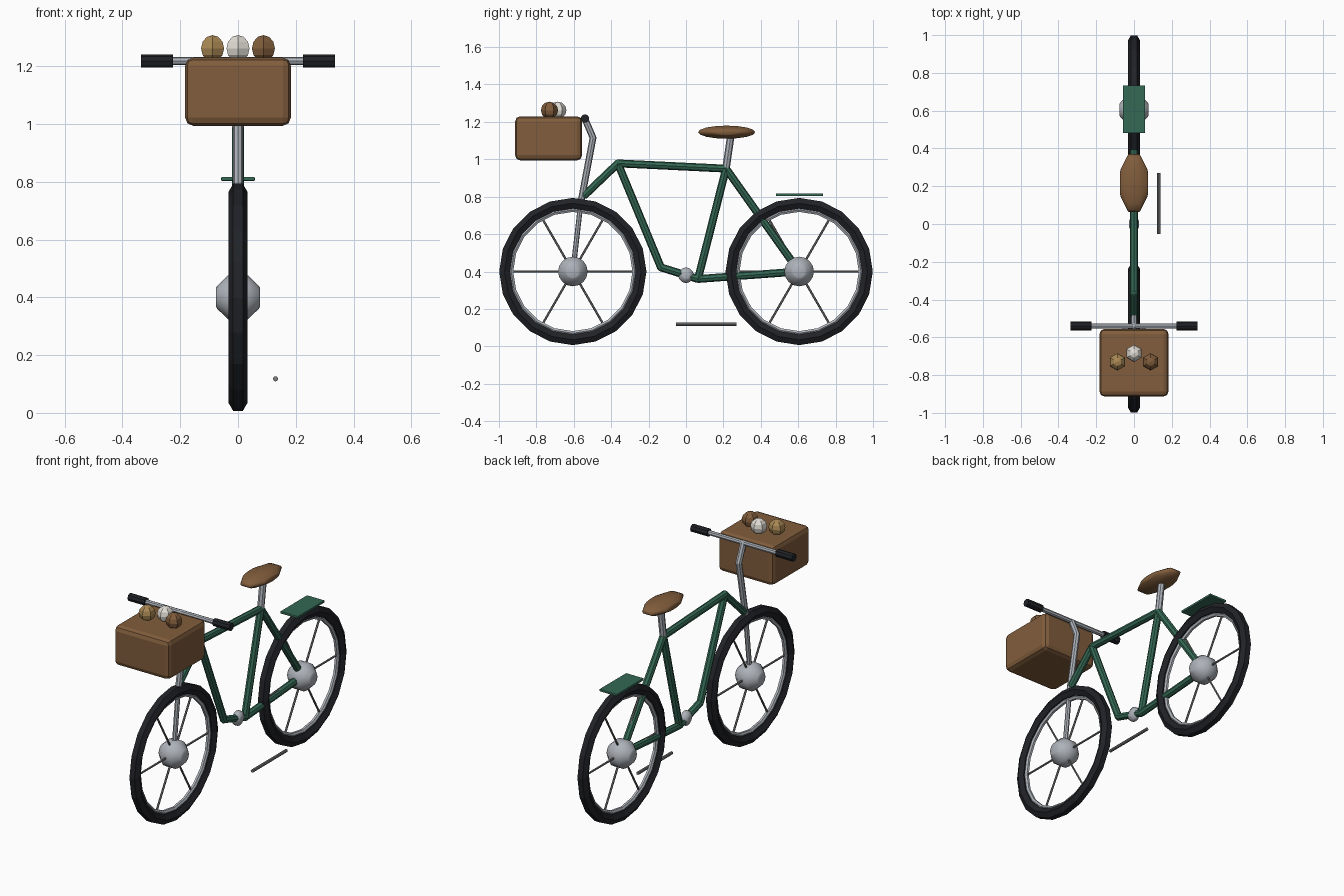
import bpy, bmesh
from math import sin, cos, pi, radians
from mathutils import Vector

if "Cube" in bpy.data.objects:
    bpy.data.objects.remove(bpy.data.objects["Cube"])

def mat(name, rgb):
    m = bpy.data.materials.new(name)
    m.diffuse_color = (*rgb, 1)
    m.use_nodes = True
    m.node_tree.nodes["Principled BSDF"].inputs["Base Color"].default_value = m.diffuse_color
    return m

GREEN = mat("frame_green", (0.035, 0.14, 0.09))
BLACK = mat("rubber_black", (0.015, 0.016, 0.02))
METAL = mat("metal", (0.42, 0.45, 0.49))
STEEL = mat("dark_steel", (0.2, 0.2, 0.2))
BROWN = mat("leather_brown", (0.22, 0.11, 0.045))
CLOTH = mat("liner_green", (0.1, 0.3, 0.1))
TAN = mat("bun_tan", (0.4, 0.25, 0.09))
CREAM = mat("bun_cream", (0.75, 0.72, 0.66))

def finish(name, bm, material, smooth=False):
    bmesh.ops.recalc_face_normals(bm, faces=bm.faces)
    for f in bm.faces:
        f.smooth = smooth
    me = bpy.data.meshes.new(name)
    bm.to_mesh(me)
    bm.free()
    me.materials.append(material)
    ob = bpy.data.objects.new(name, me)
    bpy.context.collection.objects.link(ob)
    return ob

def lathe(name, profile, centre, segs, material, ring=False, smooth=False, stretch=(1, 1)):
    """Revolve (x, radius) points around the x axis; ring closes the section."""
    bm = bmesh.new()
    rows = [[bm.verts.new((centre[0] + x,
                           centre[1] + r * cos(2 * pi * i / segs) * stretch[0],
                           centre[2] + r * sin(2 * pi * i / segs) * stretch[1]))
             for i in range(segs)] for x, r in profile]
    n = len(rows)
    for j in range(n if ring else n - 1):
        a, b = rows[j], rows[(j + 1) % n]
        for i in range(segs):
            k = (i + 1) % segs
            bm.faces.new((a[i], a[k], b[k], b[i]))
    if not ring:
        bm.faces.new(rows[0])
        bm.faces.new(rows[-1])
    return finish(name, bm, material, smooth)

def tube(bm, a, b, r, sides=8):
    a, b = Vector(a), Vector(b)
    d = b - a
    m = d.to_track_quat('Z', 'Y').to_matrix().to_4x4()
    m.translation = (a + b) / 2
    bmesh.ops.create_cone(bm, cap_ends=True, segments=sides, radius1=r, radius2=r,
                          depth=d.length, matrix=m)

def tubes(name, paths, r, material, sides=8, joints=False):
    bm = bmesh.new()
    for path in paths:
        for a, b in zip(path, path[1:]):
            tube(bm, a, b, r, sides)
        if joints:
            for p in path:
                before = set(bm.verts)
                bmesh.ops.create_uvsphere(bm, u_segments=8, v_segments=6, radius=r)
                for v in bm.verts:
                    if v not in before:
                        v.co += Vector(p)
    return finish(name, bm, material)

def box(name, lo, hi, material, bevel=0):
    bm = bmesh.new()
    bmesh.ops.create_cube(bm, size=1)
    for v in bm.verts:
        v.co = Vector([(l + h) / 2 + c * (h - l) for l, h, c in zip(lo, hi, v.co)])
    if bevel:
        bmesh.ops.bevel(bm, geom=bm.edges[:], offset=bevel, segments=2, profile=0.5,
                        affect='EDGES')
    return finish(name, bm, material)

def circle(R, r, n):
    return [(r * cos(2 * pi * i / n), R + r * sin(2 * pi * i / n)) for i in range(n)]

# octagonal half section used for the rounded solids
OCT = [(-1, 0.41), (-0.95, 0.5), (-0.41, 1), (0.41, 1), (0.95, 0.5), (1, 0.41)]
def pebble(name, centre, size, segs, material):
    return lathe(name, [(x * size[0], r) for x, r in OCT], centre, segs, material,
                 smooth=True, stretch=size[1:])

# wheels
for label, y in (("front", -0.605), ("rear", 0.605)):
    c = (0, y, 0.4)
    lathe(label + "_tyre", circle(0.365, 0.033, 6), c, 20, BLACK, ring=True)
    lathe(label + "_rim", circle(0.33, 0.013, 6), c, 20, METAL, ring=True)
    pebble(label + "_hub", c, (0.076, 0.079, 0.079), 16, METAL)
    tubes(label + "_spokes",
          [[c, (0, y + 0.33 * cos(radians(a)), 0.4 + 0.33 * sin(radians(a)))]
           for a in range(0, 360, 60)], 0.006, STEEL, 6)

# frame
head, seat_node, axle = (0, -0.364, 0.978), (0, 0.214, 0.95), (0, 0.605, 0.4)
low_front, low_rear = (0, -0.134, 0.422), (0, 0.064, 0.36)
tubes("frame", [[(0, -0.54, 0.81), head, seat_node, axle, low_rear, low_front, head],
                [low_rear, seat_node]], 0.021, GREEN, joints=True)
pebble("bottom_bracket", (0, 0, 0.38), (0.026, 0.042, 0.042), 12, METAL)

# fork and stem
tubes("fork", [[(0, -0.605, 0.4), (0, -0.562, 0.77)]], 0.014, METAL)
tubes("stem", [[(0, -0.562, 0.77), (0, -0.497, 1.115), (0, -0.54, 1.215)]],
      0.018, METAL, joints=True)

# handlebar and grips
tubes("handlebar", [[(-0.3, -0.54, 1.218), (0.3, -0.54, 1.218)]], 0.014, METAL)
tubes("grips", [[(s * 0.225, -0.54, 1.218), (s * 0.335, -0.54, 1.218)] for s in (-1, 1)],
      0.023, BLACK)

# saddle and post
tubes("seat_post", [[seat_node, (0, 0.24, 1.13)]], 0.02, METAL)
pebble("saddle", (0, 0.217, 1.145), (0.073, 0.153, 0.035), 16, BROWN)

# rear rack and side stand
box("rear_rack", (-0.058, 0.481, 0.803), (0.058, 0.733, 0.817), GREEN, 0.003)
tubes("side_stand", [[(0.13, -0.053, 0.118), (0.13, 0.27, 0.118)]], 0.009, STEEL)

# basket with liner and buns
box("basket", (-0.183, -0.914, 0.994), (0.183, -0.555, 1.23), BROWN, 0.028)
box("basket_liner", (-0.14, -0.87, 1.21), (0.14, -0.6, 1.228), CLOTH)
for name, x, y, m in (("left_bun", -0.088, -0.73, TAN), ("middle_bun", 0, -0.685, CREAM),
                      ("right_bun", 0.088, -0.73, BROWN)):
    bm = bmesh.new()
    bmesh.ops.create_uvsphere(bm, u_segments=6, v_segments=6, radius=0.046)
    bmesh.ops.translate(bm, verts=bm.verts, vec=(x, y, 1.262))
    finish(name, bm, m)
